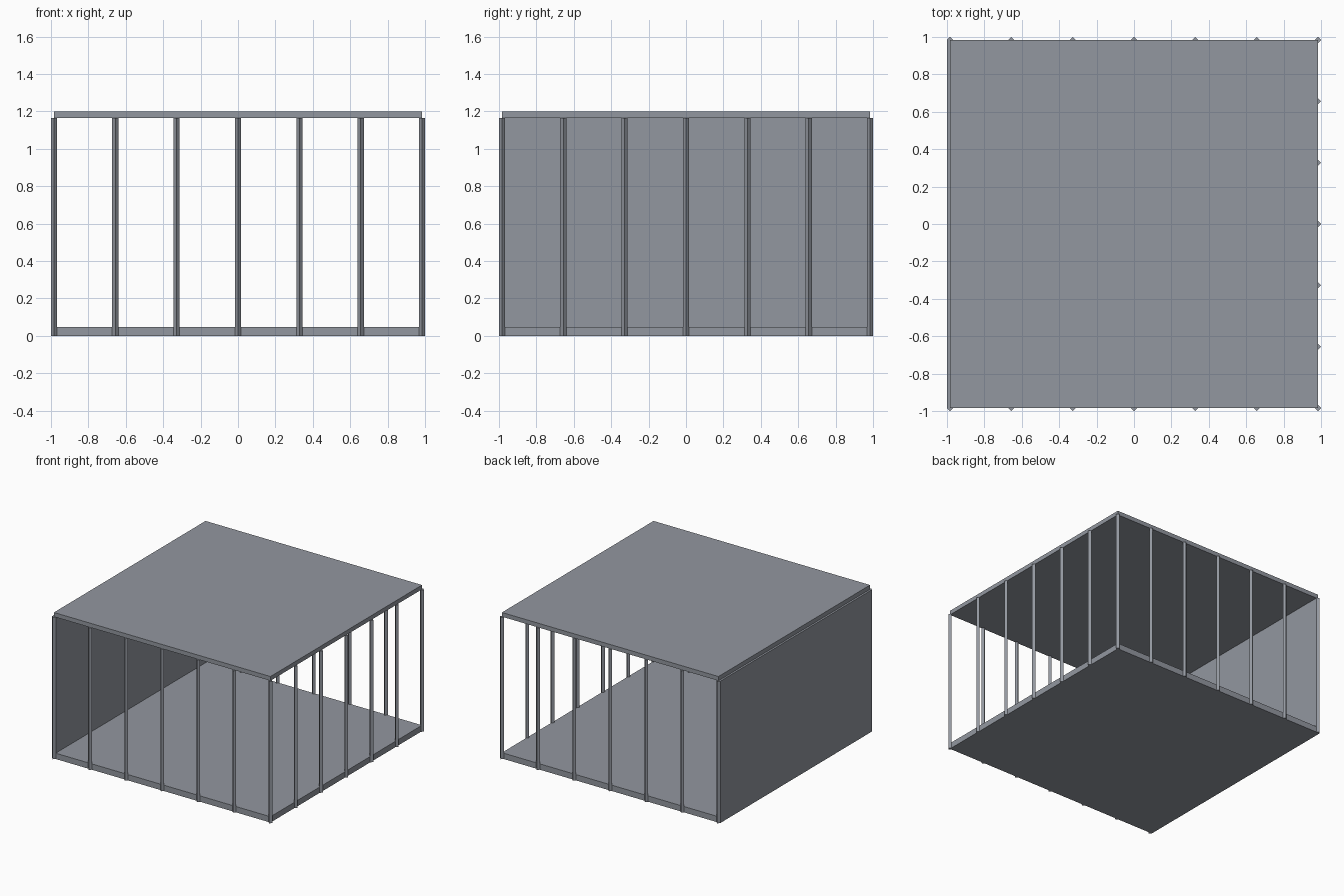
import bpy, math

if "Cube" in bpy.data.objects:
    bpy.data.objects.remove(bpy.data.objects["Cube"])

R = 0.984      # distance of bars and slab edges from the centre
BAR = 0.0165   # bar radius
TOP = 1.165    # underside of the roof
STEP = R / 3

grey = bpy.data.materials.new("steel_grey")
grey.diffuse_color = (0.29, 0.31, 0.35, 1)
grey.use_nodes = True
grey.node_tree.nodes["Principled BSDF"].inputs["Base Color"].default_value = grey.diffuse_color


def box(name, lo, hi):
    bpy.ops.mesh.primitive_cube_add(size=1, location=[(a + b) / 2 for a, b in zip(lo, hi)])
    o = bpy.context.object
    o.name = name
    o.scale = [b - a for a, b in zip(lo, hi)]
    bpy.ops.object.transform_apply(location=False, rotation=False, scale=True)
    o.data.materials.append(grey)


def bar(name, x, y):
    # four-sided bar with its corners on the axes
    bpy.ops.mesh.primitive_cylinder_add(vertices=4, radius=BAR, depth=TOP, location=(x, y, TOP / 2))
    o = bpy.context.object
    o.name = name
    o.data.materials.append(grey)


# slabs and solid left wall
box("floor", (-R, -R, 0), (R, R, 0.048))
box("roof", (-R, -R, TOP), (R, R, 1.2))
box("left_wall", (-1, -R, 0), (-R + 0.016, R, TOP))

# bars along the front and back, corners included
for i in range(-3, 4):
    bar(f"front_bar_{i + 4}", i * STEP, -R)
    bar(f"back_bar_{i + 4}", i * STEP, R)

# bars along the right side
for i in range(-2, 3):
    bar(f"right_bar_{i + 3}", R, i * STEP)
